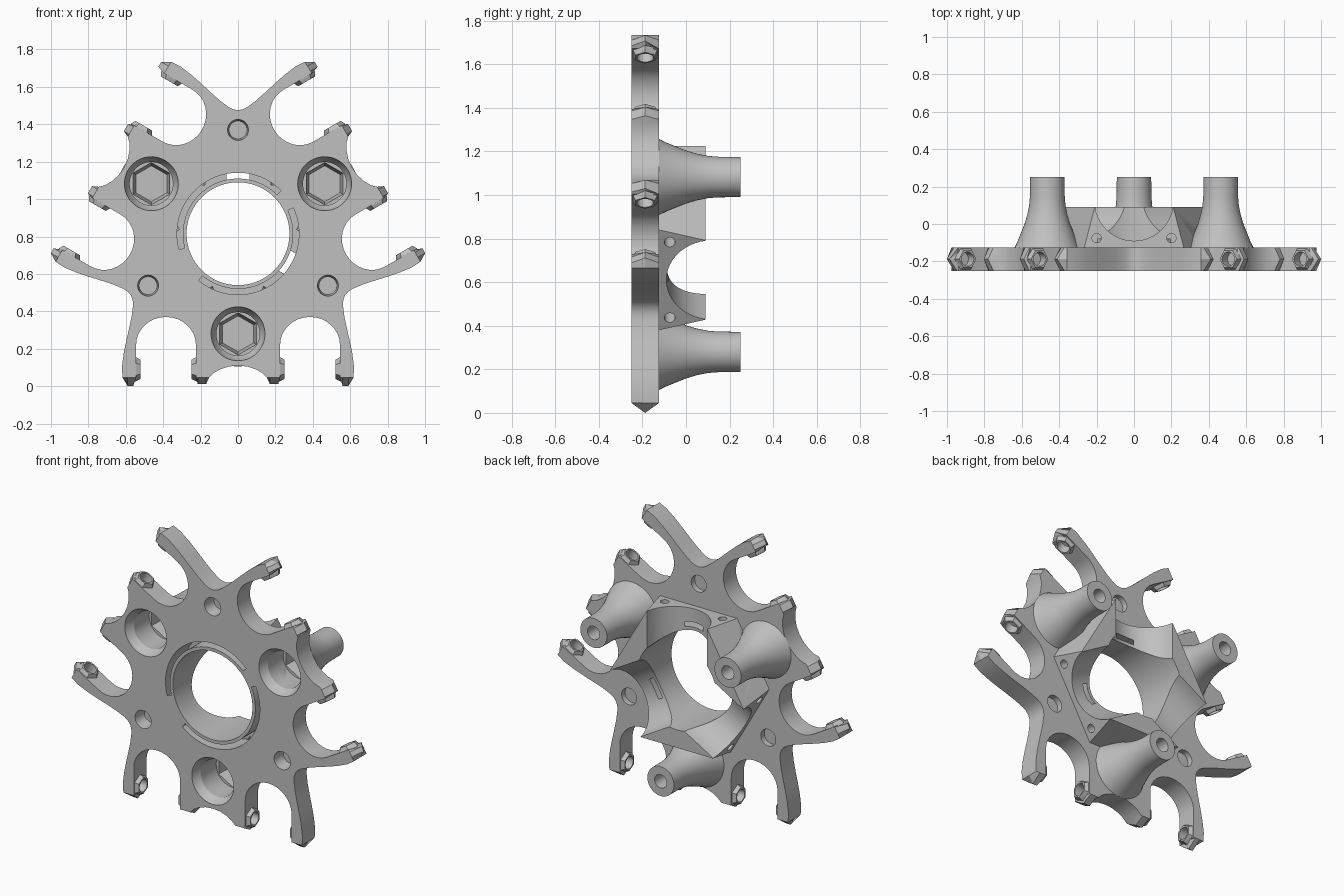
import bpy, bmesh
from math import sin, cos, pi, radians
from mathutils import Matrix, Vector

if "Cube" in bpy.data.objects:
    bpy.data.objects.remove(bpy.data.objects["Cube"], do_unlink=True)

HUB_Z = 0.815      # height of the hub axis
BOSS_R = 0.535     # distance from hub axis to bosses
HOLE_R = 0.555     # distance from hub axis to plate holes
FRONT, BACK = -0.25, -0.125
MID = (FRONT + BACK) / 2

grey = bpy.data.materials.new("plain_grey")
grey.use_nodes = True
grey.diffuse_color = (0.53, 0.53, 0.53, 1)
grey.node_tree.nodes["Principled BSDF"].inputs["Base Color"].default_value = (0.53, 0.53, 0.53, 1)


def make(name, bm):
    bm.normal_update()
    bmesh.ops.recalc_face_normals(bm, faces=bm.faces)
    mesh = bpy.data.meshes.new(name)
    bm.to_mesh(mesh)
    bm.free()
    mesh.materials.append(grey)
    obj = bpy.data.objects.new(name, mesh)
    obj.location.z = HUB_Z
    bpy.context.collection.objects.link(obj)
    return obj


def skin(bm, rings):
    """Join equal loops of points into a closed solid."""
    loops = [[bm.verts.new(p) for p in ring] for ring in rings]
    for a, b in zip(loops, loops[1:]):
        for i in range(len(a)):
            j = (i + 1) % len(a)
            bm.faces.new((a[i], a[j], b[j], b[i]))
    bm.faces.new(loops[0][::-1])
    bm.faces.new(loops[-1])


def lathe(bm, profile, sides, matrix=Matrix(), phase=0.0):
    """Turn (radius, y) points about the y axis."""
    angles = [phase + 2 * pi * i / sides for i in range(sides)]
    skin(bm, [[matrix @ Vector((r * cos(a), y, r * sin(a))) for a in angles] for r, y in profile])


def turn(k):
    return Matrix.Rotation(k * 2 * pi / 3, 4, 'Y')


def triple(name, profile, sides, matrix, phase=0.0):
    """Three copies of a turned solid around the hub."""
    bm = bmesh.new()
    for k in range(3):
        lathe(bm, profile, sides, turn(k) @ matrix, phase)
    return make(name, bm)


at_boss = Matrix.Translation((0, 0, -BOSS_R))
at_hole = Matrix.Translation((0, 0, HOLE_R))
radial = Matrix.Rotation(pi / 2, 4, 'X')

# Plate outline: one half sector, mirrored and repeated three times
half = [(0, .11), (.05, .105), (.095, .09), (.13, .07), (.155, .045), (.17, .012), (.215, .012), (.225, .045)]
half += [(.385 - .16 * cos(pi * i / 16), .22 + .15 * sin(pi * i / 16)) for i in range(17)]
half += [(.545, .045), (.56, 0), (.59, 0), (.617, .045), (.621, .1), (.611, .176),
         (.598, .24), (.583, .305), (.569, .371), (.561, .434), (.563, .46), (.572, .485)]
sector = [(-x, z) for x, z in half[:0:-1]] + half[:-1]


def outline(y, lowest):
    return [turn(-k) @ Vector((x, y, max(z, lowest) - HUB_Z)) for k in range(3) for x, z in sector]


bm = bmesh.new()
skin(bm, [outline(FRONT, .045), outline(MID, 0), outline(BACK, .045)])
plate = make("star_plate", bm)

# Clip studs facing each other across every notch, and their sockets
studs, sockets = bmesh.new(), bmesh.new()
for k in range(3):
    for side in (1, -1):
        m = turn(k) @ Matrix.Translation((0, MID, .09 - HUB_Z)) @ Matrix.Rotation(-side * pi / 2, 4, 'Z')
        lathe(studs, [(.064, .2), (.064, .225), (.052, .248)], 6, m, pi / 2)
        lathe(studs, [(.064, .57), (.064, .545), (.052, .522)], 6, m, pi / 2)
        lathe(sockets, [(.038, .19), (.038, .58)], 20, m)
studs = make("clip_studs", studs)
sockets = make("socket_cutter", sockets)

# Hub body behind the plate: six sides, tapered where it meets the bosses
bm = bmesh.new()
skin(bm, [[turn(-k) @ Vector((s * corner, y, .41)) for k in range(3) for s in (1, -1)]
          for y, corner in ((BACK, .266), (.09, .21))])
hub = make("hub_body", bm)

# Flared bosses
bosses = triple("flared_bosses", [(.175, BACK), (.158, -.09), (.14, -.045), (.122, 0), (.107, .05),
                                  (.097, .1), (.093, .15), (.092, .25)], 48, at_boss)

# Cutters
bm = bmesh.new()
lathe(bm, [(.275, -.4), (.275, .4)], 72)
bore = make("bore_cutter", bm)

bm = bmesh.new()
for start, end in ((-130, 25), (45, 195)):
    steps = [radians(start + (end - start) * i / 32) for i in range(33)]
    edge = [(.295, a) for a in steps] + [(.326, a) for a in reversed(steps)]
    skin(bm, [[(r * cos(a), y, r * sin(a)) for r, a in edge] for y in (-.3, -.08)])
slots = make("slot_cutter", bm)

wells = triple("well_cutter", [(.147, -.27), (.143, -.24), (.116, -.2), (.116, -.05)], 40, at_boss)
hexes = triple("hex_cutter", [(.115, -.06), (.096, .04)], 6, at_boss, pi / 2)
bolts = triple("bolt_cutter", [(.042, .05), (.042, .3)], 24, at_boss)
hole_fronts = triple("hole_front_cutter", [(.058, -.27), (.048, -.17)], 28, at_hole)
hole_backs = triple("hole_back_cutter", [(.052, -.16), (.052, -.05)], 28, at_hole)
windows = triple("window_cutter", [(.21, .15), (.21, .6)], 48, Matrix.Translation((0, .12, 0)) @ radial)
pins = [triple("pin_cutter", [(.025, .26), (.025, .6)], 16, Matrix.Translation((s * .2, -.075, 0)) @ radial)
        for s in (1, -1)]


def carve(obj, cutters, joined=()):
    """Add the joined solids, remove the cutters, and shade smooth with sharp edges."""
    for other in list(joined) + list(cutters):
        mod = obj.modifiers.new(other.name, 'BOOLEAN')
        mod.operation = 'UNION' if other in joined else 'DIFFERENCE'
        mod.solver = 'EXACT'
        mod.object = other
    bpy.context.view_layer.update()
    result = obj.evaluated_get(bpy.context.evaluated_depsgraph_get())
    mesh = bpy.data.meshes.new_from_object(result)
    obj.modifiers.clear()
    obj.data = mesh
    mesh.materials.clear()
    mesh.materials.append(grey)
    for poly in mesh.polygons:
        poly.material_index = 0
    bpy.ops.object.select_all(action='DESELECT')
    obj.select_set(True)
    bpy.context.view_layer.objects.active = obj
    bpy.ops.object.shade_smooth_by_angle(angle=radians(28))


sunk = [wells, hexes, bolts]
carve(plate, [bore, slots, hole_fronts, hole_backs, sockets, wells], [studs])
carve(hub, [bore, slots, windows] + pins + sunk)
carve(bosses, sunk)

# Remove the spent helpers
for helper in [studs, sockets, bore, slots, hole_fronts, hole_backs, windows] + pins + sunk:
    bpy.data.objects.remove(helper, do_unlink=True)
